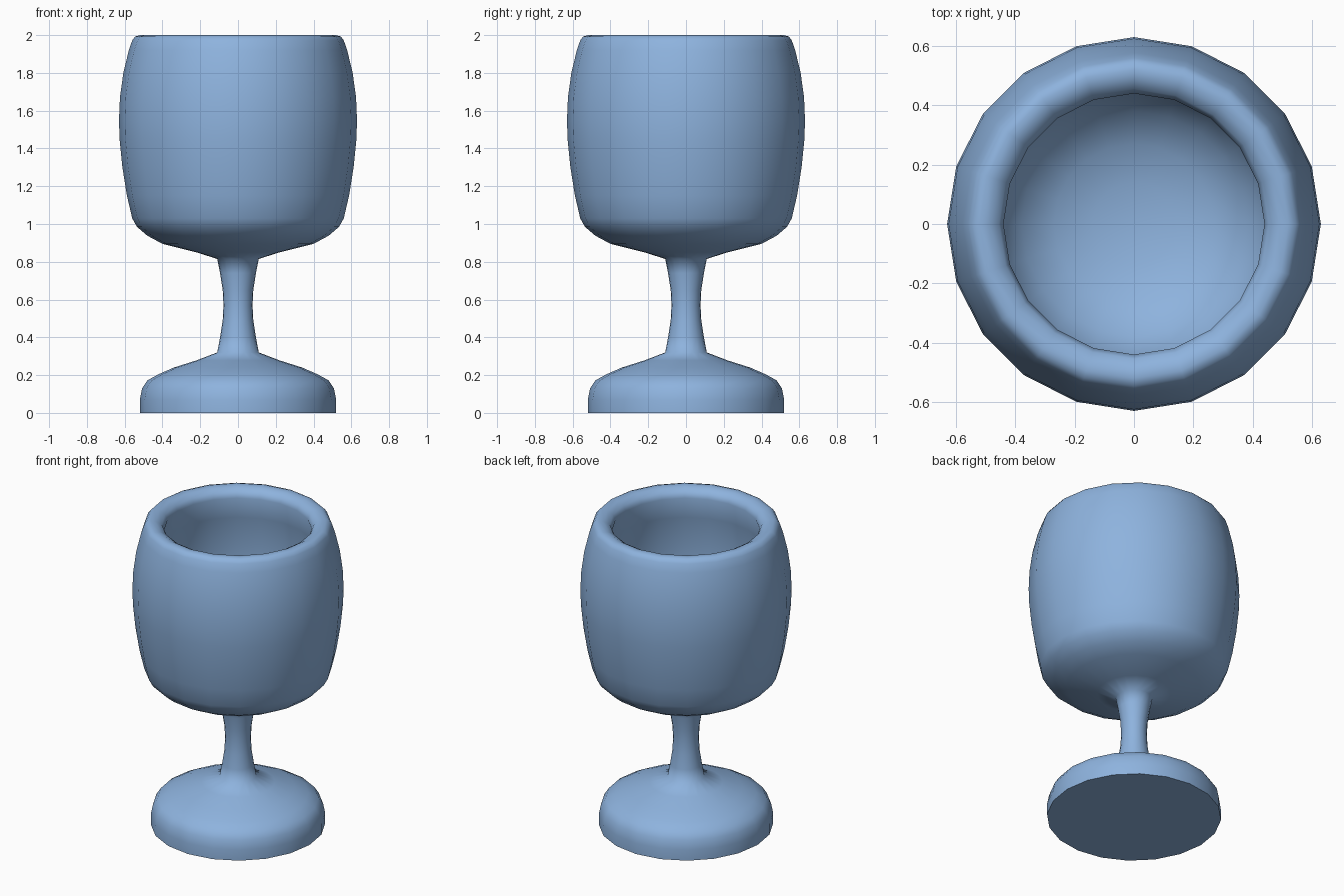
import bpy, bmesh, math

if "Cube" in bpy.data.objects:
    bpy.data.objects.remove(bpy.data.objects["Cube"])

SIDES = 20

mat = bpy.data.materials.new("soft blue")
mat.diffuse_color = (0.27, 0.45, 0.73, 1)
mat.use_nodes = True
mat.node_tree.nodes["Principled BSDF"].inputs["Base Color"].default_value = mat.diffuse_color

# Closed lathe profile (radius, height): base, stem, bowl outside, rim, bowl inside
profile = [
    (0, 0), (0.52, 0), (0.52, 0.07), (0.508, 0.13), (0.48, 0.172), (0.42, 0.205),
    (0.34, 0.24), (0.22, 0.278), (0.11, 0.32),
    (0.095, 0.40), (0.081, 0.49), (0.077, 0.57), (0.081, 0.65), (0.095, 0.74), (0.11, 0.815),
    (0.22, 0.85), (0.40, 0.895), (0.48, 0.938), (0.535, 0.985), (0.56, 1.03),
    (0.588, 1.15), (0.612, 1.30), (0.627, 1.45), (0.63, 1.55), (0.625, 1.67),
    (0.607, 1.80), (0.578, 1.92), (0.56, 1.972), (0.545, 1.992), (0.52, 2.0),
    (0.49, 1.995), (0.455, 1.975), (0.44, 1.94),
    (0.47, 1.80), (0.495, 1.60), (0.49, 1.40), (0.46, 1.22), (0.38, 1.09),
    (0.27, 1.02), (0.14, 0.985), (0, 0.975),
]


def lathe(name, points):
    bm = bmesh.new()
    rings = []
    for r, z in points:
        if r == 0:
            rings.append([bm.verts.new((0, 0, z))] * SIDES)
        else:
            rings.append([bm.verts.new((r * math.cos(2 * math.pi * i / SIDES),
                                        r * math.sin(2 * math.pi * i / SIDES), z))
                          for i in range(SIDES)])
    for a, b in zip(rings, rings[1:]):
        for i in range(SIDES):
            j = (i + 1) % SIDES
            corners = list(dict.fromkeys((a[i], a[j], b[j], b[i])))
            bm.faces.new(corners)
    bmesh.ops.recalc_face_normals(bm, faces=bm.faces[:])
    mesh = bpy.data.meshes.new(name)
    bm.to_mesh(mesh)
    bm.free()
    mesh.materials.append(mat)
    obj = bpy.data.objects.new(name, mesh)
    bpy.context.collection.objects.link(obj)
    return obj


# Goblet: smooth all round, crisp at the underside edge
goblet = lathe("goblet", profile)
bpy.context.view_layer.objects.active = goblet
goblet.select_set(True)
bpy.ops.object.shade_smooth_by_angle(angle=math.radians(75))
